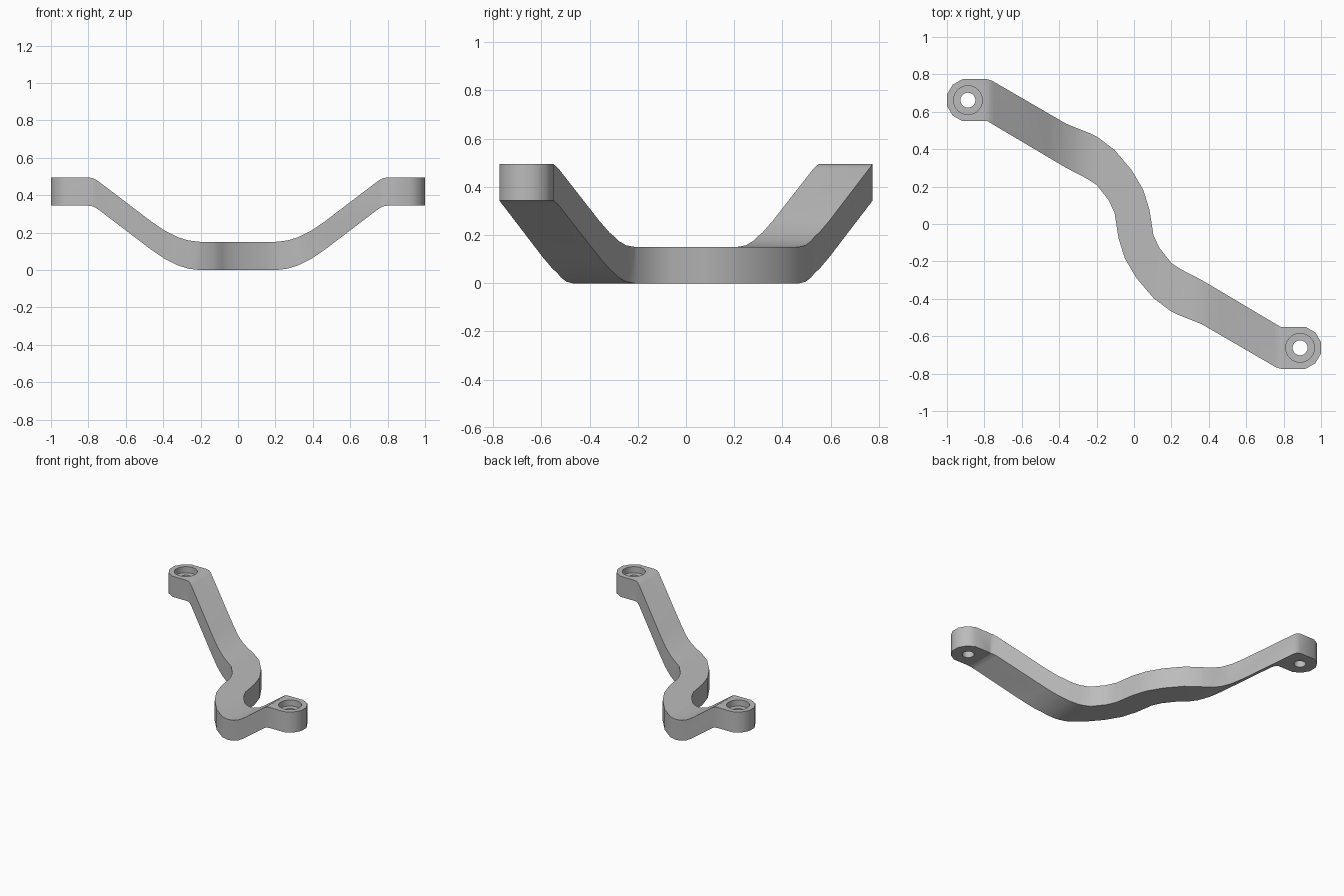
import bpy
import bmesh
from math import radians, sin, cos
from mathutils import Vector

cube = bpy.data.objects.get("Cube")
if cube:
    bpy.data.objects.remove(cube)

metal = bpy.data.materials.new("light grey metal")
metal.use_nodes = True
GREY = (0.5, 0.5, 0.5, 1)
metal.diffuse_color = GREY
metal.node_tree.nodes["Principled BSDF"].inputs["Base Color"].default_value = GREY


def prism(name, points, direction):
    """Extrude a closed loop of 3D points along a direction."""
    bm = bmesh.new()
    face = bm.faces.new([bm.verts.new(p) for p in points])
    out = bmesh.ops.extrude_face_region(bm, geom=[face])
    moved = [g for g in out["geom"] if isinstance(g, bmesh.types.BMVert)]
    bmesh.ops.translate(bm, verts=moved, vec=Vector(direction))
    bmesh.ops.recalc_face_normals(bm, faces=bm.faces)
    mesh = bpy.data.meshes.new(name)
    bm.to_mesh(mesh)
    bm.free()
    mesh.materials.append(metal)
    obj = bpy.data.objects.new(name, mesh)
    bpy.context.collection.objects.link(obj)
    return obj


def combine(target, tool, operation):
    """Apply a boolean and discard the tool."""
    tool.hide_render = True
    mod = target.modifiers.new(tool.name, "BOOLEAN")
    mod.operation, mod.solver, mod.object = operation, "EXACT", tool
    bpy.context.view_layer.objects.active = target
    bpy.ops.object.modifier_apply(modifier=mod.name)
    bpy.data.objects.remove(tool)


# Plan outline: one edge from the left eye to the right, then its half turn
EYE_X, EYE_Y, EYE_R = -0.888, 0.662, 0.116
half = [(-0.785, 0.55)]
half += [(EYE_X + EYE_R * cos(radians(a)), EYE_Y + EYE_R * sin(radians(a)))
         for a in range(255, 90, -30)]
half += [(-0.785, 0.774), (-0.757, 0.765), (-0.361, 0.535), (-0.24, 0.487),
         (-0.195, 0.465), (-0.104, 0.396), (-0.013, 0.289), (0.05, 0.182),
         (0.083, 0.075), (0.104, -0.06), (0.136, -0.128), (0.2, -0.209),
         (0.249, -0.241), (0.366, -0.302), (0.757, -0.534)]
outline = half + [(-x, -y) for x, y in half]
arm = prism("bracket_arm", [(x, y, -0.1) for x, y in outline], (0, 0, 0.8))

# Side profile: a dipped band of constant vertical thickness
THICK = 0.151
dip = [(-1.1, 0.344), (-0.8, 0.344), (-0.775, 0.34), (-0.75, 0.326),
       (-0.463, 0.108), (-0.393, 0.06), (-0.323, 0.025), (-0.265, 0.007),
       (-0.205, 0)]
lower = dip + [(-x, z) for x, z in reversed(dip)]
band = lower + [(x, z + THICK) for x, z in reversed(lower)]
combine(arm, prism("dip_band", [(x, -1, z) for x, z in band], (0, 2, 0)), "INTERSECT")

# Counterbored bolt hole in each eye
for side in (1, -1):
    for radius, base in ((0.04, 0.2), (0.077, 0.45)):
        ring = [(side * EYE_X + radius * cos(radians(a)),
                 side * EYE_Y + radius * sin(radians(a)), base)
                for a in range(0, 360, 15)]
        combine(arm, prism("bolt_hole", ring, (0, 0, 0.4)), "DIFFERENCE")

bpy.ops.object.select_all(action="DESELECT")
arm.select_set(True)
bpy.context.view_layer.objects.active = arm
bpy.ops.object.shade_smooth_by_angle(angle=radians(35))
